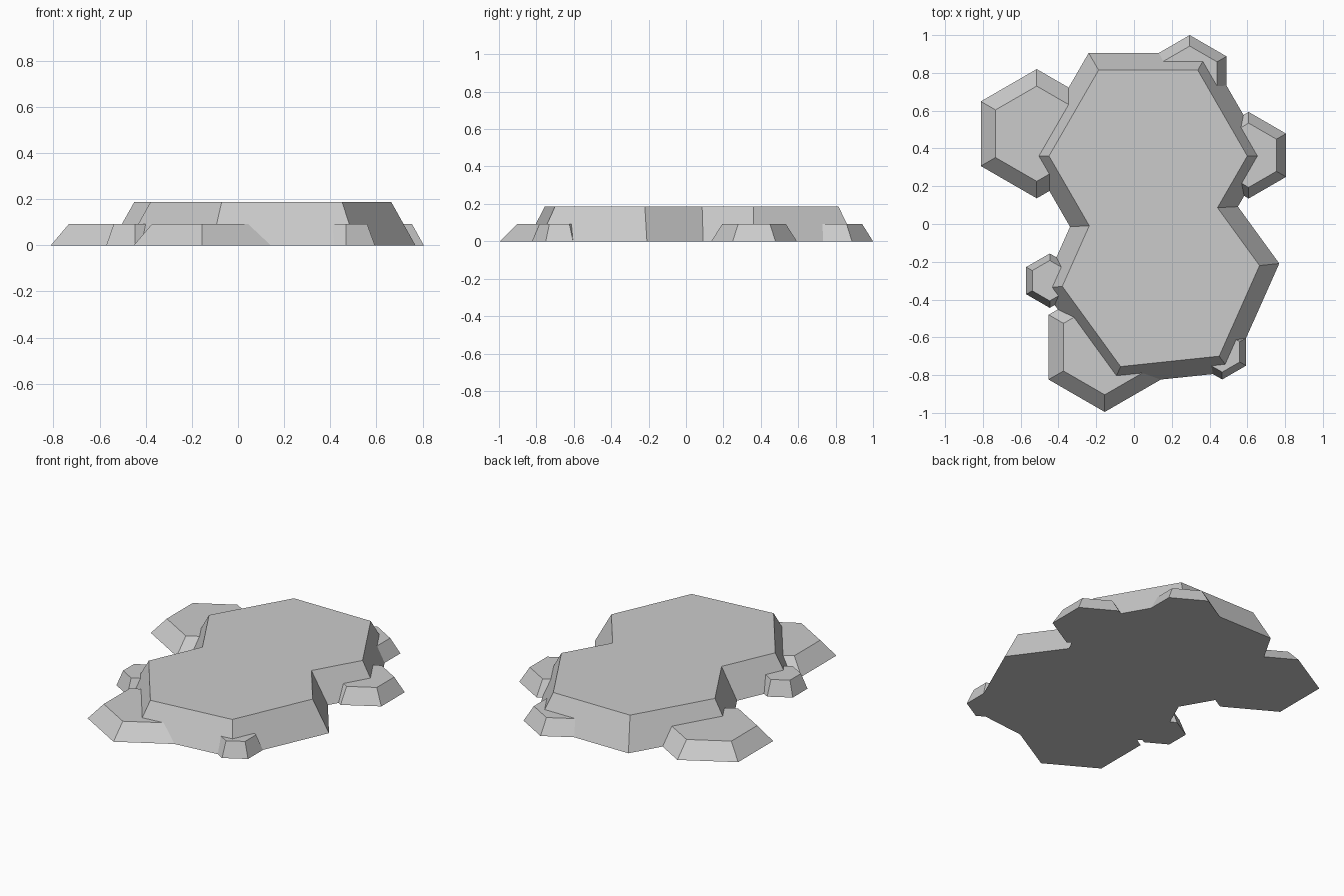
import bpy, bmesh, math

if "Cube" in bpy.data.objects:
    bpy.data.objects.remove(bpy.data.objects["Cube"])

TALL, LOW = 0.187, 0.092


def hex_frustum(name, x, y, r_base, r_top, height, turn):
    """Six-sided tapered slab standing on z = 0."""
    bm = bmesh.new()
    rings = []
    for r, z in ((r_base, 0), (r_top, height)):
        rings.append([bm.verts.new((x + r * math.cos(math.radians(turn + 60 * i)),
                                    y + r * math.sin(math.radians(turn + 60 * i)), z))
                      for i in range(6)])
    low, high = rings
    bm.faces.new(low[::-1])
    bm.faces.new(high)
    for i in range(6):
        j = (i + 1) % 6
        bm.faces.new((low[i], low[j], high[j], high[i]))
    mesh = bpy.data.meshes.new(name)
    bm.to_mesh(mesh)
    bm.free()
    obj = bpy.data.objects.new(name, mesh)
    bpy.context.collection.objects.link(obj)
    return obj


# Two tall overlapping slabs form the plateau
plateau = hex_frustum("rock_plateau", 0.075, 0.36, 0.63, 0.525, TALL, 0)
pieces = [hex_frustum("front_slab", 0.1425, -0.275, 0.63, 0.525, TALL, 6)]

# Low ledges around the rim: x, y, base radius, top radius
ledges = [
    (-0.515, 0.478, 0.342, 0.252),
    (0.295, 0.775, 0.225, 0.167),
    (0.607, 0.364, 0.229, 0.170),
    (-0.446, -0.300, 0.144, 0.107),
    (-0.155, -0.652, 0.343, 0.252),
    (0.467, -0.677, 0.146, 0.107),
]
for n, (x, y, rb, rt) in enumerate(ledges):
    pieces.append(hex_frustum(f"ledge_{n + 1}", x, y, rb, rt, LOW, 30))

# Merge everything into one solid
for piece in pieces:
    mod = plateau.modifiers.new("merge_" + piece.name, 'BOOLEAN')
    mod.operation = 'UNION'
    mod.solver = 'EXACT'
    mod.object = piece
    piece.hide_render = True

bpy.context.view_layer.update()
merged = bpy.data.meshes.new_from_object(
    plateau.evaluated_get(bpy.context.evaluated_depsgraph_get()))
plateau.modifiers.clear()
plateau.data = merged
for piece in pieces:
    bpy.data.objects.remove(piece)

# Clean coplanar seams left by the merge
bm = bmesh.new()
bm.from_mesh(merged)
bmesh.ops.remove_doubles(bm, verts=bm.verts, dist=0.0005)
bmesh.ops.dissolve_limit(bm, angle_limit=0.01, verts=bm.verts, edges=bm.edges)
bm.to_mesh(merged)
bm.free()
